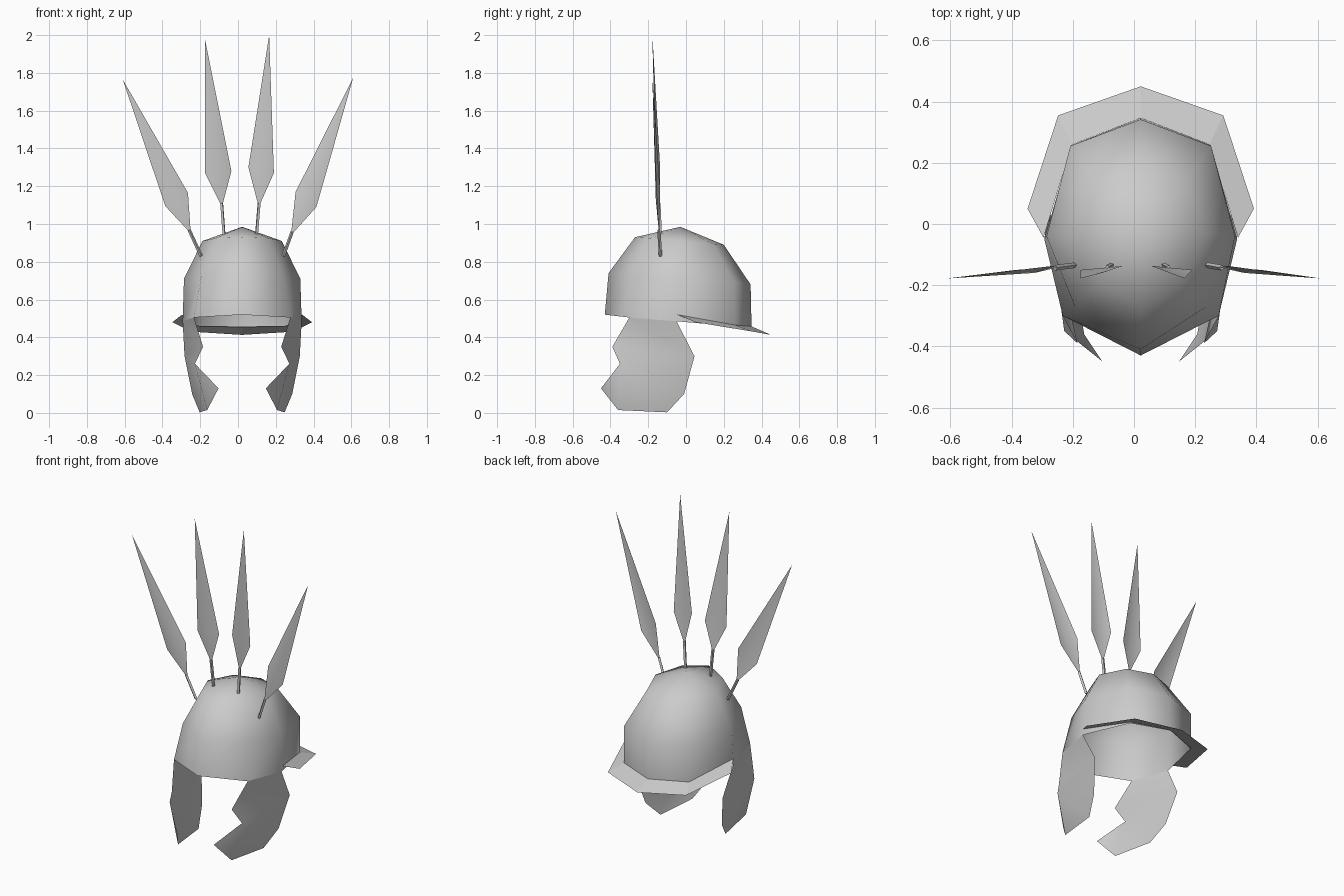
import bpy
from mathutils import Vector

cube = bpy.data.objects.get("Cube")
if cube:
    bpy.data.objects.remove(cube, do_unlink=True)

grey = bpy.data.materials.new("plain_grey")
grey.use_nodes = True
grey.diffuse_color = (0.6, 0.6, 0.6, 1)
grey.node_tree.nodes["Principled BSDF"].inputs["Base Color"].default_value = (0.6, 0.6, 0.6, 1)

MID = 0.022  # the helmet sits slightly off the feather centre


def make(name, verts, faces, dx=0.0, smooth=True):
    mesh = bpy.data.meshes.new(name)
    mesh.from_pydata([(v[0] + dx, v[1], v[2]) for v in verts], [], faces)
    mesh.materials.append(grey)
    for p in mesh.polygons:
        p.use_smooth = smooth
    mesh.update()
    obj = bpy.data.objects.new(name, mesh)
    bpy.context.collection.objects.link(obj)
    return obj


def mirror_ring(half):
    """Front-to-back half profile on +x, closed round the -x side."""
    return half + [(-x, y, z) for x, y, z in half[-2:0:-1]]


# Dome: three eight-sided rings and an apex
rings = [
    [(0, -.43, .52), (.255, -.30, .505), (.315, -.05, .485), (.225, .26, .458), (0, .347, .455)],
    [(0, -.41, .74), (.215, -.27, .73), (.308, -.04, .71), (.23, .255, .69), (0, .342, .68)],
    [(0, -.27, .93), (.14, -.19, .925), (.21, -.03, .91), (.15, .14, .895), (0, .20, .89)],
]
verts = [v for r in rings for v in mirror_ring(r)]
faces = []
for r in range(2):
    for i in range(8):
        j = (i + 1) % 8
        faces.append((r * 8 + i, r * 8 + j, r * 8 + 8 + j, r * 8 + 8 + i))
verts.append((0, -.03, .985))
faces += [(16 + i, 16 + (i + 1) % 8, 24) for i in range(8)]
make("dome", verts, faces, MID)

# Cheek guards: curved sheets hanging from the side of the rim
cheek = [
    (.255, -.30, .505), (.207, -.39, .35), (.25, -.35, .26), (.125, -.45, .13),
    (.185, -.36, .015), (.225, -.10, .003), (.265, -.01, .10), (.305, .045, .30),
    (.315, -.05, .485),
]
cheek_faces = [(0, 1, 7, 8), (1, 2, 7), (2, 6, 7), (2, 3, 4), (2, 4, 5), (2, 5, 6)]
for side, name in ((1, "left"), (-1, "right")):
    pts = [(side * x, y, z) for x, y, z in cheek]
    fs = cheek_faces if side > 0 else [f[::-1] for f in cheek_faces]
    make(name + "_cheek_guard", pts, fs, MID)

# Neck guard: flat flared brim round the back
inner = [(.318, -.045, .52), (.225, .26, .465), (0, .347, .458)]
outer = [(.37, .05, .48), (.27, .355, .43), (0, .45, .413)]


def sweep(half):
    return half + [(-x, y, z) for x, y, z in half[-2::-1]]


brim = sweep(inner) + sweep(outer)
make("neck_guard", brim, [(i, 5 + i, 6 + i, i + 1) for i in range(4)], MID, smooth=False)


# Feathers: folded blades on thin stems
def feather(name, tip, left, right, base, root):
    def at(p, y):
        return Vector((p[0], y, p[1]))
    ridge = ((left[0] + right[0]) / 2, (left[1] + right[1]) / 2)
    ly, ry = (-.15, -.137) if tip[0] < 0 else (-.137, -.15)
    make(name + "_blade",
         [at(tip, -.178), at(left, ly), at(ridge, -.160), at(right, ry), at(base, -.142)],
         [(0, 1, 2), (0, 2, 3), (1, 4, 2), (2, 4, 3)])
    a, b = at(root, -.135), at(base, -.142)
    b += (b - a).normalized() * 0.02
    bpy.ops.mesh.primitive_cylinder_add(vertices=4, radius=.009, depth=(b - a).length,
                                        location=(a + b) / 2)
    stem = bpy.context.object
    stem.name = name + "_stem"
    stem.rotation_euler = (b - a).to_track_quat("Z", "Y").to_euler()
    stem.data.materials.append(grey)


feather("right_outer_feather", (-.61, 1.765), (-.385, 1.095), (-.265, 1.165), (-.25, .95), (-.195, .83))
feather("right_inner_feather", (-.175, 1.98), (-.175, 1.27), (-.035, 1.28), (-.085, 1.09), (-.073, .93))
feather("left_inner_feather", (.165, 2.0), (.055, 1.30), (.19, 1.27), (.11, 1.09), (.097, .93))
feather("left_outer_feather", (.61, 1.775), (.305, 1.17), (.415, 1.09), (.28, .94), (.24, .83))
